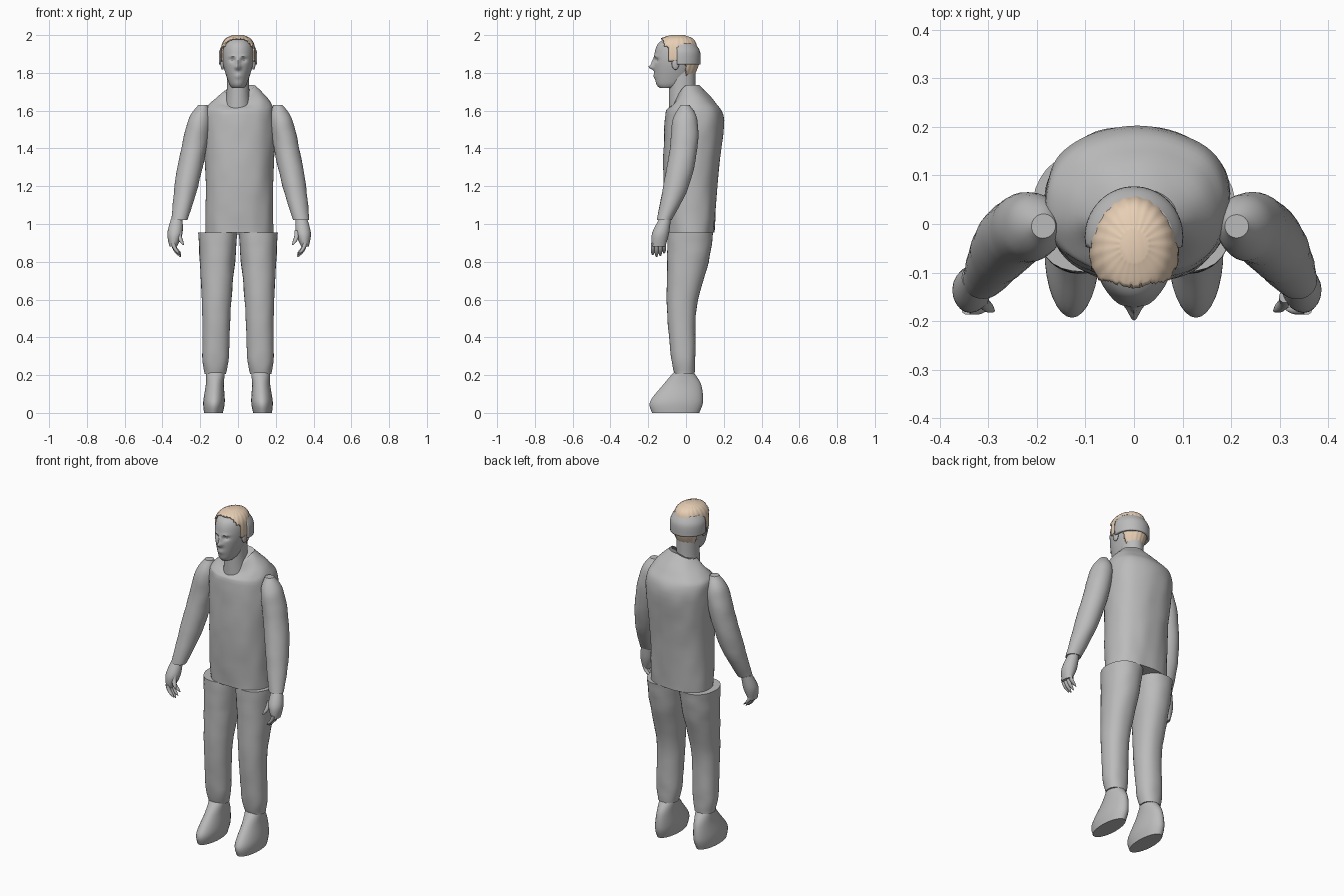
import bpy
import bmesh
import math
from mathutils import Vector, noise

if "Cube" in bpy.data.objects:
    bpy.data.objects.remove(bpy.data.objects["Cube"], do_unlink=True)


def make_material(name, colour):
    material = bpy.data.materials.new(name)
    material.use_nodes = True
    material.diffuse_color = colour
    shader = next(node for node in material.node_tree.nodes if node.type == "BSDF_PRINCIPLED")
    shader.inputs["Base Color"].default_value = colour
    return material


GREY = make_material("plain grey", (.5, .5, .5, 1))
TAN = make_material("sandy tan", (.8, .62, .46, 1))


def smooth_rings(rings, steps):
    """Run a Catmull-Rom spline through the key rings."""
    keys = [Vector(ring) for ring in rings]
    keys = [keys[0], *keys, keys[-1]]
    result = []
    for before, start, end, after in zip(keys, keys[1:], keys[2:], keys[3:]):
        leaving, arriving = (end - before) / 2, (after - start) / 2
        for step in range(steps):
            t = step / steps
            ease = t * t * (3 - 2 * t)
            result.append(start.lerp(end, ease) + leaving * t * (1 - t) ** 2
                          - arriving * t * t * (1 - t))
    return result + [keys[-1]]


def finish(obj, name, material):
    obj.name = name
    obj.data.materials.append(material)
    bpy.ops.object.select_all(action="DESELECT")
    obj.select_set(True)
    bpy.context.view_layer.objects.active = obj
    bpy.ops.object.shade_smooth_by_angle(angle=math.radians(45))


def loft(name, rings, material=GREY, side=1, centre=lambda z: 0, segments=32, steps=6,
         squareness=2, closed=True, deform=None, keep=None, thickness=0):
    """Skin rings of (height, half width, front, back), lowest first."""
    bm = bmesh.new()
    loops = []
    for z, half, front, back in smooth_rings(rings, steps):
        loop = []
        for index in range(segments):
            angle = math.tau * index / segments
            u, v = (math.copysign(abs(wave) ** (2 / squareness), wave)
                    for wave in (math.cos(angle), math.sin(angle)))
            point = Vector((centre(z) + u * half, (front + back + v * (back - front)) / 2, z))
            if deform:
                point = deform(point, u, v)
            loop.append(bm.verts.new((side * point.x, point.y, point.z)))
        loops.append(loop)
    for low, high in zip(loops, loops[1:]):
        for index in range(segments):
            bm.faces.new((low[index - 1], low[index], high[index], high[index - 1]))
    if closed:
        bm.faces.new(reversed(loops[0]))
        bm.faces.new(loops[-1])
    if side < 0:
        bmesh.ops.reverse_faces(bm, faces=bm.faces[:])
    if keep:
        unwanted = [face for face in bm.faces if not keep(face.calc_center_median())]
        bmesh.ops.delete(bm, geom=unwanted, context="FACES")
    mesh = bpy.data.meshes.new(name)
    bm.to_mesh(mesh)
    bm.free()
    obj = bpy.data.objects.new(name, mesh)
    bpy.context.collection.objects.link(obj)
    if thickness:
        obj.modifiers.new("thickness", "SOLIDIFY").thickness = thickness
    finish(obj, name, material)


def ramp(value, start, end):
    return min(1, max(0, (value - start) / (end - start)))


# Top: lumpy cloth, collar dipping at the front and peaking on the left
def top_cloth(point, u, v):
    lump = noise.noise(point * 14) * .005
    dip = .07 * max(0, -v) ** 2 + .03 * max(0, -u)
    return point + Vector((u * lump, v * lump, -dip * ramp(point.z, 1.6, 1.7)))


loft("top", [
    (.955, .18, -.1, .15),
    (1.25, .18, -.12, .17),
    (1.55, .19, -.11, .2),
    (1.65, .16, -.09, .15),
    (1.735, .08, -.05, .07),
], centre=lambda z: .007, segments=64, squareness=2.3, deform=top_cloth)

# Neck
loft("neck", [(1.6, .07, -.09, .06), (1.7, .06, -.09, .05), (1.82, .06, -.09, .05)])


# Face: soft relief for nose, eye sockets, brows and lips
def bump(point, x, z, width, height):
    return math.exp(-((abs(point.x) - x) / width) ** 2 - ((point.z - z) / height) ** 2)


def face_relief(point, u, v):
    if v < 0:
        nose = .028 * bump(point, 0, 1.83, .015, .012) + .013 * bump(point, 0, 1.855, .01, .02)
        socket = .013 * bump(point, .03, 1.868, .016, .01)
        brow = .005 * bump(point, .03, 1.887, .02, .007)
        lips = .008 * bump(point, 0, 1.783, .02, .012)
        mouth = .008 * bump(point, 0, 1.783, .02, .003)
        point.y -= nose + brow + lips - socket - mouth
    return point


SKULL = [
    (1.72, .03, -.14, -.05),
    (1.75, .05, -.16, .01),
    (1.85, .08, -.17, .06),
    (1.93, .08, -.16, .05),
    (1.97, .06, -.13, .03),
    (1.99, .02, -.07, -.02),
]
loft("head", SKULL, segments=96, steps=12, deform=face_relief)


# Hair: shell over the skull, trimmed along the hairline
def inside_hairline(spot):
    fringe = spot.y > abs(spot.x) / 5 - .13 and spot.z > 1.94
    temple = spot.y > -.095 and spot.z > 1.865
    nape = spot.y > 0 and spot.z > 1.775 + .01 * math.sin(spot.x * 150)
    return fringe or temple or nape


def strands(point, u, v):
    grow = .009 + .001 * math.sin(22 * math.atan2(v, u))
    return point + Vector((u * grow, v * grow, .01 * ramp(point.z, 1.9, 1.98)))


loft("hair", SKULL, TAN, segments=96, steps=8, deform=strands,
     keep=inside_hairline, thickness=.008)

# Wide band round the back of the head
loft("head_band", [
    (1.845, .1, -.13, .077),
    (1.91, .1, -.13, .075),
    (1.955, .08, -.12, .05),
], segments=64, closed=False, keep=lambda spot: spot.y > -.045, thickness=.014)

SLEEVE = [
    (1.02, .042, -.155, -.075),
    (1.2, .062, -.12, .015),
    (1.4, .067, -.085, .06),
    (1.55, .06, -.07, .06),
    (1.63, .025, -.03, .02),
]
PALM = [(.88, .02, -.18, -.11), (.95, .04, -.18, -.09), (1.03, .03, -.14, -.08)]
TROUSER = [
    (.205, .058, -.06, .045),
    (.3, .07, -.08, .05),
    (.55, .076, -.1, .055),
    (.8, .093, -.1, .12),
    (.955, .104, -.1, .145),
]
SHOE = [
    (0, .05, -.18, .07),
    (.06, .057, -.19, .09),
    (.15, .048, -.12, .08),
    (.215, .05, -.065, .04),
]


def creases(point, u, v):
    fold = .003 * noise.noise(point * 16)
    return point + Vector((u * fold, v * fold, 0))


def digit(name, tip, base, radius, side):
    """Slightly bowed finger, rounded at the tip."""
    rings = []
    for step in range(6):
        t = step / 5
        middle = tip.lerp(base, t)
        width = radius * math.sqrt(min(1, .1 + 3 * t))
        rings.append((middle.z, width, middle.y - width, middle.y + width))

    def bow(z):
        t = (z - tip.z) / (base.z - tip.z)
        return tip.lerp(base, t).x + .008 * math.sin(math.pi * t)

    loft(name, rings, side=side, centre=bow, segments=10, steps=2)


# Limbs and ears, built for the left and mirrored to the right
for label, side in (("left", 1), ("right", -1)):
    reach = .012 * side
    loft(label + "_sleeve", SLEEVE, side=side, deform=creases,
         centre=lambda z: .2 + reach + (1.63 - z) / 5)
    loft(label + "_palm", PALM, side=side, segments=20,
         centre=lambda z: .33 + reach / 2 + (1.03 - z) / 8)
    for finger, length in enumerate((.055, .065, .06, .045)):
        y = finger / 50 - .176
        digit(f"{label}_finger_{finger + 1}", Vector((.31 + reach / 2, y, .89 - length)),
              Vector((.35 + reach / 2, y, .9)), .011, side)
    digit(label + "_thumb", Vector((.29, -.178, .89)), Vector((.31, -.15, .965)), .012, side)
    loft(label + "_trouser_leg", TROUSER, side=side, squareness=2.2, deform=creases,
         centre=lambda z: .125 - z / 50)
    loft(label + "_shoe", SHOE, side=side, centre=lambda z: .13 - z / 20)
    bpy.ops.mesh.primitive_uv_sphere_add(segments=16, ring_count=10, radius=1,
                                         location=(.082 * side, -.056, 1.85))
    ear = bpy.context.object
    ear.scale = (.011, .02, .034)
    finish(ear, label + "_ear", GREY)
